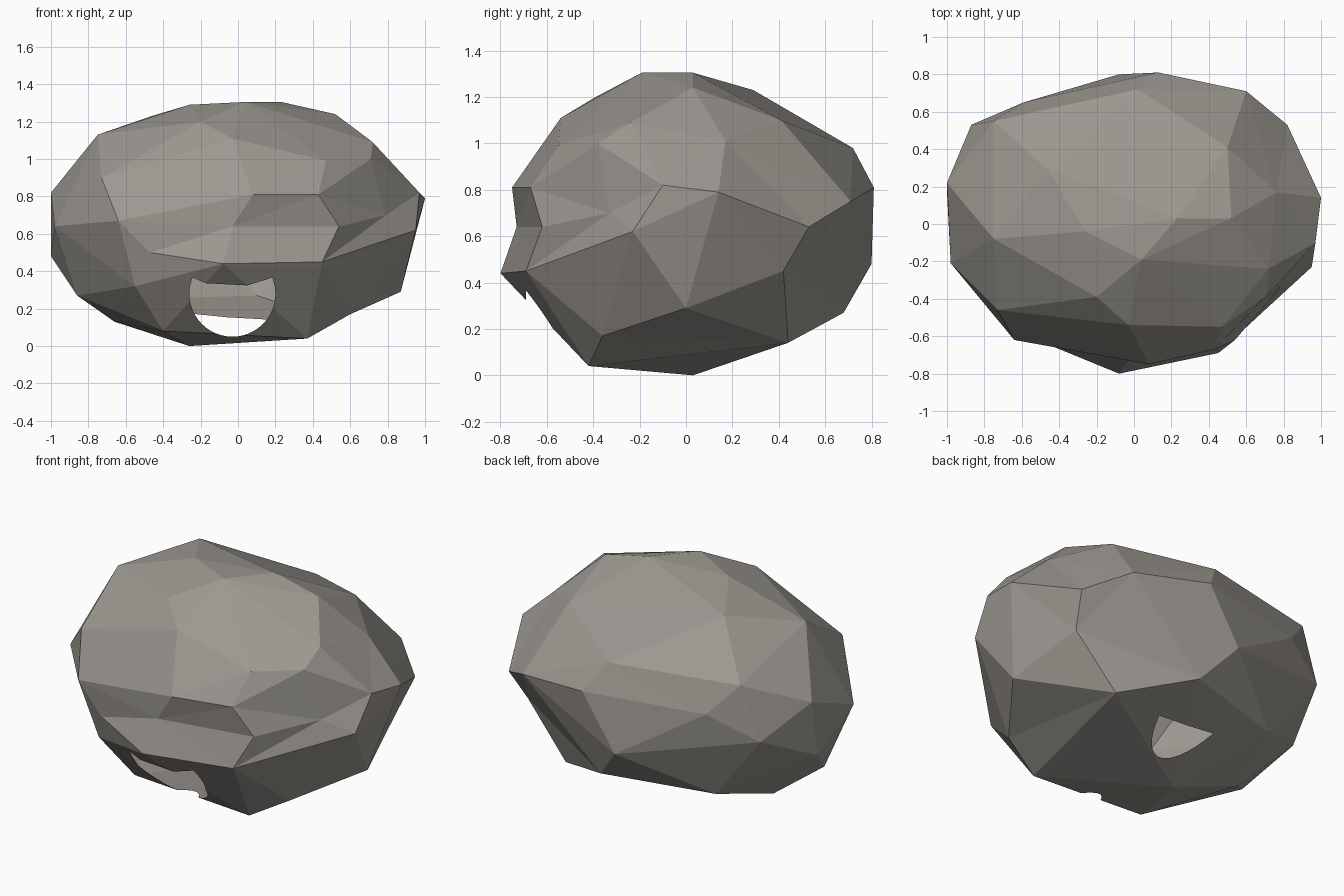
import bpy, bmesh, math
from mathutils import Vector

if "Cube" in bpy.data.objects:
    bpy.data.objects.remove(bpy.data.objects["Cube"])

# Key corners of the boulder: front, top, sides, back and underside
corners = [
    (-.08, -.8, .44), (.45, -.69, .45), (.08, -.75, .81), (-.03, -.73, .64),
    (.43, -.67, .81), (.54, -.62, .64), (.47, -.55, .99), (-.03, -.54, 1.11),
    (-.64, -.62, .67), (-.47, -.64, .5), (-.73, -.46, .9), (-.55, -.55, .32),
    (-.2, -.39, 1.2), (.04, -.19, 1.305), (.23, .03, 1.305), (.52, .03, 1.24),
    (-.26, -.04, 1.29), (-.46, .29, 1.23), (.5, .41, 1.1), (-.75, -.08, 1.13),
    (.72, -.24, 1.09), (.71, -.38, 1), (.79, -.33, .7), (.97, -.1, .82),
    (1, .14, .79), (.95, -.23, .62), (.87, 0, .29), (.76, .17, 1.01),
    (.82, .53, .64), (.6, -.36, .17), (.77, .42, .45), (.6, .71, .75),
    (.02, .72, .98), (.13, .81, .81), (-.08, .8, .48), (-.59, .65, .8),
    (-.87, .53, .66), (-1, .22, .82), (-1, .17, .48), (-.98, -.21, .64),
    (-.86, -.1, .27), (-.66, .1, .13), (-.26, .03, 0), (.37, -.42, .04),
    (-.4, -.42, .08), (.1, .68, .27), (.5, .44, .14), (-.55, .5, .25),
    (-.75, .55, .98),
]


def make_shell(points):
    """Join the corners by wrapping their directions, keeping the dents."""
    bm = bmesh.new()
    home = bm.verts.layers.float_vector.new("home")
    for p in points:
        d = Vector((p[0], p[1] / .8, (p[2] - .65) / .65)).normalized()
        v = bm.verts.new(d)
        v[home] = p
    bmesh.ops.convex_hull(bm, input=bm.verts)
    for v in bm.verts:
        v.co = v[home]
    bmesh.ops.recalc_face_normals(bm, faces=bm.faces)
    mesh = bpy.data.meshes.new("boulder")
    bm.to_mesh(mesh)
    bm.free()
    obj = bpy.data.objects.new("boulder", mesh)
    bpy.context.collection.objects.link(obj)
    return obj


rock = make_shell(corners)

# Round opening, starting just behind the overhanging lip
cx, cz, r, y0, y1 = -.03, .28, .23, -.69, .4
bpy.ops.mesh.primitive_cylinder_add(vertices=48, radius=r, depth=y1 - y0,
                                    location=(cx, (y0 + y1) / 2, cz),
                                    rotation=(math.pi / 2, 0, 0))
cutter = bpy.context.object
cutter.name = "opening_cutter"
cutter.hide_render = True
mod = rock.modifiers.new("opening", 'BOOLEAN')
mod.operation = 'DIFFERENCE'
mod.solver = 'EXACT'
mod.object = cutter
bpy.context.view_layer.objects.active = rock
bpy.ops.object.modifier_apply(modifier=mod.name)
bpy.data.objects.remove(cutter)


# Remove the tunnel lining so the boulder is a hollow shell
def is_lining(face):
    wall = all(.99 * r < math.hypot(v.co.x - cx, v.co.z - cz) < 1.005 * r
               for v in face.verts)
    cap = any(all(abs(v.co.y - y) < 1e-4 for v in face.verts) for y in (y0, y1))
    return wall or cap


bm = bmesh.new()
bm.from_mesh(rock.data)
bmesh.ops.delete(bm, geom=[f for f in bm.faces if is_lining(f)], context='FACES')
bm.to_mesh(rock.data)
bm.free()

# Warm grey stone
stone = bpy.data.materials.new("stone")
stone.diffuse_color = (.33, .31, .28, 1)
stone.use_nodes = True
stone.node_tree.nodes["Principled BSDF"].inputs["Base Color"].default_value = stone.diffuse_color
rock.data.materials.clear()
rock.data.materials.append(stone)
